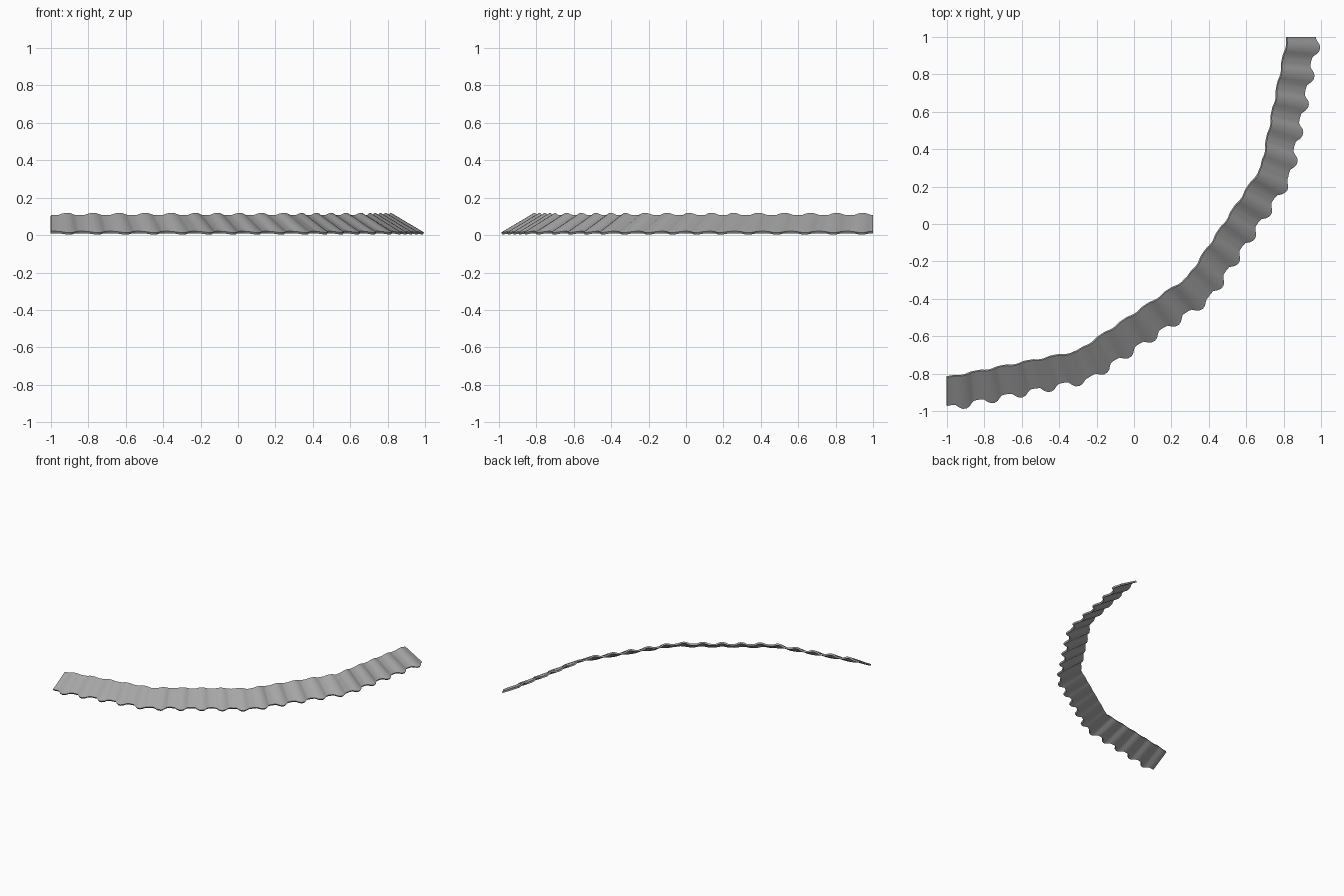
import bpy, bmesh, math
from mathutils import Vector

if "Cube" in bpy.data.objects:
    bpy.data.objects.remove(bpy.data.objects["Cube"])

CENTRE = Vector((-1, 1, 0))   # centre of the quarter ring
SIDES, RIBS = 4, 5            # straight sections, ribs per section
R_IN, R_OUT = 1.82, 1.973     # radii at the ridge and the eave
# one rib: (position along the rib, height 0..1)
RIB = [(0, 0), (.15, 0), (.3, .1), (.42, .65), (.53, .95), (.65, 1),
       (.76, .8), (.86, .35), (.94, .06)]

tile_grey = bpy.data.materials.new("tile grey")
tile_grey.diffuse_color = (0.38, 0.38, 0.38, 1)
tile_grey.use_nodes = True
tile_grey.node_tree.nodes["Principled BSDF"].inputs["Base Color"].default_value = tile_grey.diffuse_color


def radial(a):
    return Vector((math.sin(a), -math.cos(a), 0))


def section_point(side, f, radius, out, z):
    """Point on a straight section, pushed outward and raised."""
    step = math.pi / 2 / SIDES
    a, b = radial(side * step), radial((side + 1) * step)
    p = CENTRE + a.lerp(b, f) * radius + radial((side + .5) * step) * out
    return p + Vector((0, 0, z))


# ribbed sloping sheet, swept from the ridge down to the eave
bm = bmesh.new()
stations = [(s, (r + u) / RIBS, w) for s in range(SIDES)
            for r in range(RIBS) for u, w in RIB]
stations.append((SIDES - 1, 1, 0))
rows = []
for side, f, w in stations:
    top = section_point(side, f, R_IN, .008 * w, .107 + .012 * w)
    low = section_point(side, f, R_OUT, .033 * w, .021 - .007 * w)
    rows.append([bm.verts.new(top), bm.verts.new(low)])
for (a, b), (c, d) in zip(rows, rows[1:]):
    bm.faces.new((a, b, d, c))
bm.normal_update()
mesh = bpy.data.meshes.new("curved_tile_roof")
bm.to_mesh(mesh)
bm.free()

roof = bpy.data.objects.new("curved_tile_roof", mesh)
bpy.context.collection.objects.link(roof)
mesh.materials.append(tile_grey)

# sheet thickness, below the upper surface
solid = roof.modifiers.new("thickness", 'SOLIDIFY')
solid.thickness = .013
solid.offset = -1

bpy.context.view_layer.objects.active = roof
roof.select_set(True)
bpy.ops.object.modifier_apply(modifier=solid.name)
bpy.ops.object.shade_smooth_by_angle(angle=math.radians(40))
